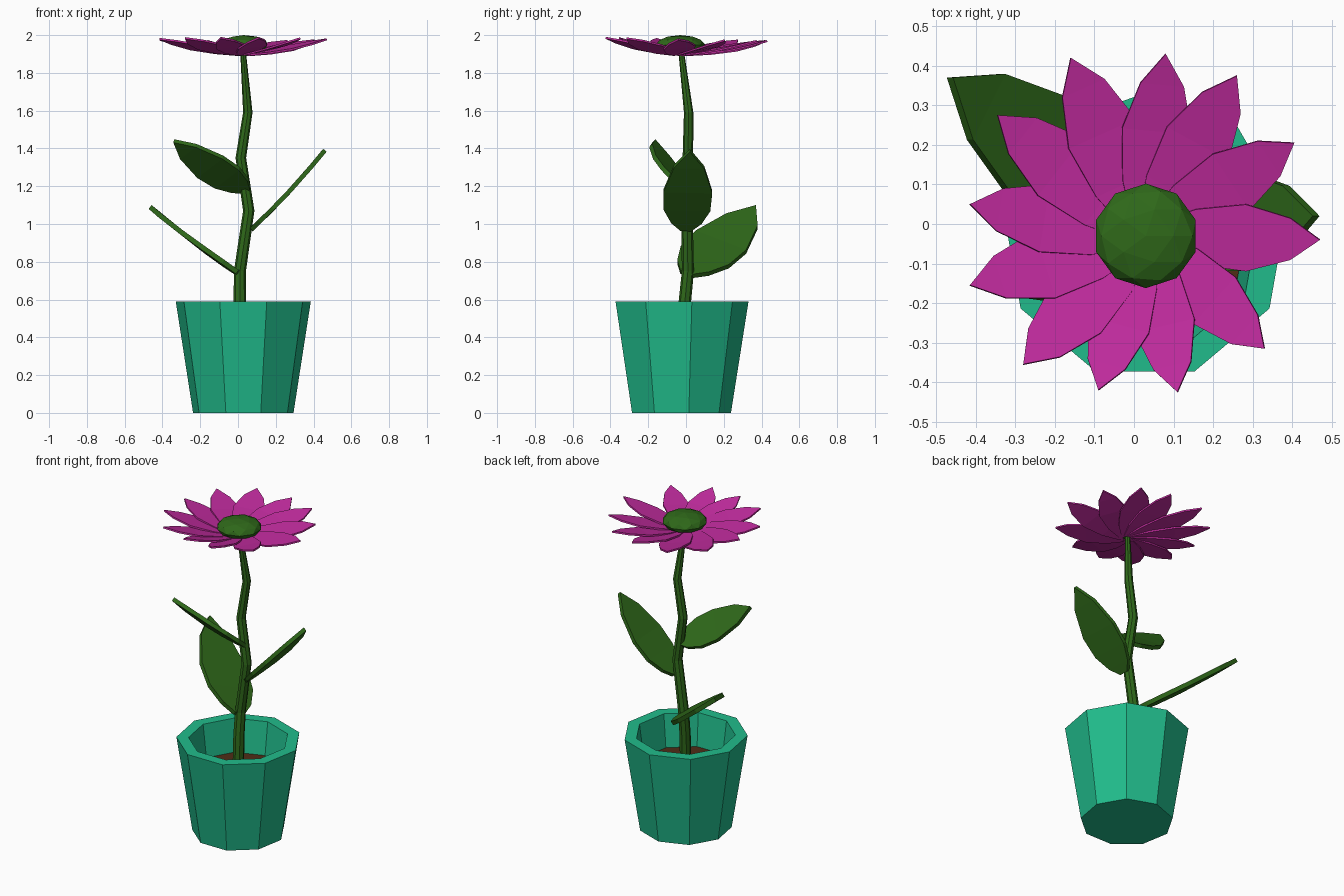
import bpy, bmesh, math
from mathutils import Vector

if "Cube" in bpy.data.objects:
    bpy.data.objects.remove(bpy.data.objects["Cube"])


def material(name, rgb):
    m = bpy.data.materials.new(name)
    m.diffuse_color = (*rgb, 1)
    m.use_nodes = True
    m.node_tree.nodes["Principled BSDF"].inputs["Base Color"].default_value = m.diffuse_color
    return m


TEAL = material("teal", (0.015, 0.50, 0.26))
SOIL = material("brown", (0.08, 0.026, 0.008))
GREEN = material("green", (0.028, 0.14, 0.010))
PINK = material("magenta", (0.53, 0.024, 0.34))


def finish(name, bm, mat):
    bmesh.ops.recalc_face_normals(bm, faces=bm.faces)
    me = bpy.data.meshes.new(name)
    bm.to_mesh(me)
    bm.free()
    me.materials.append(mat)
    ob = bpy.data.objects.new(name, me)
    bpy.context.collection.objects.link(ob)
    return ob


def loft(name, rings, sides, mat, start=0.0):
    """Stack of horizontal rings (x, y, z, radius), capped at both ends."""
    bm = bmesh.new()
    loops = []
    for x, y, z, r in rings:
        loops.append([bm.verts.new((x + r * math.cos(start + math.tau * i / sides),
                                    y + r * math.sin(start + math.tau * i / sides), z))
                      for i in range(sides)])
    for a, b in zip(loops, loops[1:]):
        for i in range(sides):
            j = (i + 1) % sides
            bm.faces.new((a[i], a[j], b[j], b[i]))
    bm.faces.new(loops[0])
    bm.faces.new(loops[-1])
    return finish(name, bm, mat)


def blade(name, base, tip, normal, profile, thick, mat, sag=0.0):
    """Pointed leaf or petal; profile rows are (fraction along, half width / length)."""
    base, tip = Vector(base), Vector(tip)
    axis = tip - base
    length = axis.length
    side = Vector(normal).cross(axis).normalized()
    up = axis.cross(side).normalized()
    bm = bmesh.new()
    layers = []
    for h in (thick / 2, -thick / 2):
        rows = []
        for t, w in profile:
            c = base + axis * t + up * (h - sag * math.sin(math.pi * t))
            rows.append([bm.verts.new(c + side * w * length),
                         bm.verts.new(c - side * w * length)])
        end = bm.verts.new(tip + up * h)
        for a, b in zip(rows, rows[1:]):
            bm.faces.new((a[0], a[1], b[1], b[0]))
        bm.faces.new((rows[-1][0], rows[-1][1], end))
        layers.append([r[0] for r in rows] + [end] + [r[1] for r in reversed(rows)])
    top, low = layers
    for i in range(len(top)):
        j = (i + 1) % len(top)
        bm.faces.new((top[i], top[j], low[j], low[i]))
    return finish(name, bm, mat)


# Nine-sided pot with thick rim, and soil inside
PX, PY = 0.028, -0.032
flat_front = math.radians(-70)
loft("pot", [(PX, PY, z, r) for z, r in
             ((0, 0.27), (0.59, 0.363), (0.59, 0.292), (0.36, 0.262))], 9, TEAL, flat_front)
loft("soil", [(PX, PY, 0.34, 0.25), (PX, PY, 0.385, 0.264)], 9, SOIL, flat_front)

# Wavy tapering stem
loft("stem", [(0.015, -0.02, 0.36, 0.034), (0.01, -0.005, 0.6, 0.033),
              (0.01, 0.01, 0.75, 0.032), (0.057, 0.005, 1.07, 0.03),
              (0.015, 0.01, 1.35, 0.028), (0.052, 0.014, 1.59, 0.025),
              (0.027, -0.025, 1.91, 0.015)], 8, GREEN)

# Leaves
LEAF = ((0, 0.05), (0.1, 0.14), (0.27, 0.215), (0.5, 0.225), (0.8, 0.14))
blade("leaf_low", (0.01, 0, 0.735), (-0.465, 0.37, 1.09), (0.37, 0, 0.47), LEAF, 0.026, GREEN, 0.01)
blade("leaf_right", (0.07, 0, 0.97), (0.46, 0.02, 1.39), (-0.43, 0, 0.39), LEAF, 0.024, GREEN, 0.01)
blade("leaf_high", (0.05, 0, 1.18), (-0.34, -0.17, 1.44), (0.10, 0.33, 0.36), LEAF, 0.024, GREEN, 0.01)

# Ring of twelve petals, each rolled a little to overlap its neighbour
PETAL = ((0, 0.08), (0.25, 0.165), (0.55, 0.2), (0.82, 0.125))
TIPS = ((0.08, 0.43), (0.26, 0.375), (0.405, 0.205), (0.47, -0.04), (0.33, -0.315),
        (0.11, -0.425), (-0.09, -0.42), (-0.28, -0.355), (-0.415, -0.155),
        (-0.415, 0.05), (-0.345, 0.275), (-0.16, 0.42))
centre = Vector((0.03, -0.03, 1.895))
for n, (x, y) in enumerate(TIPS, 1):
    tip = Vector((x, y, 1.977 - 0.02 * y))
    out = tip - centre
    left = Vector((-out.y, out.x, 0)).normalized()
    base = centre + out * 0.05
    blade(f"petal_{n:02d}", base, tip, Vector((0, 0, 1)) - left * 0.13, PETAL, 0.01, PINK, 0.008)

# Flattened faceted flower centre
bm = bmesh.new()
bmesh.ops.create_icosphere(bm, subdivisions=2, radius=1)
bmesh.ops.scale(bm, vec=(0.132, 0.132, 0.052), verts=bm.verts)
bmesh.ops.translate(bm, vec=(0.03, -0.03, 1.948), verts=bm.verts)
finish("flower_centre", bm, GREEN)
